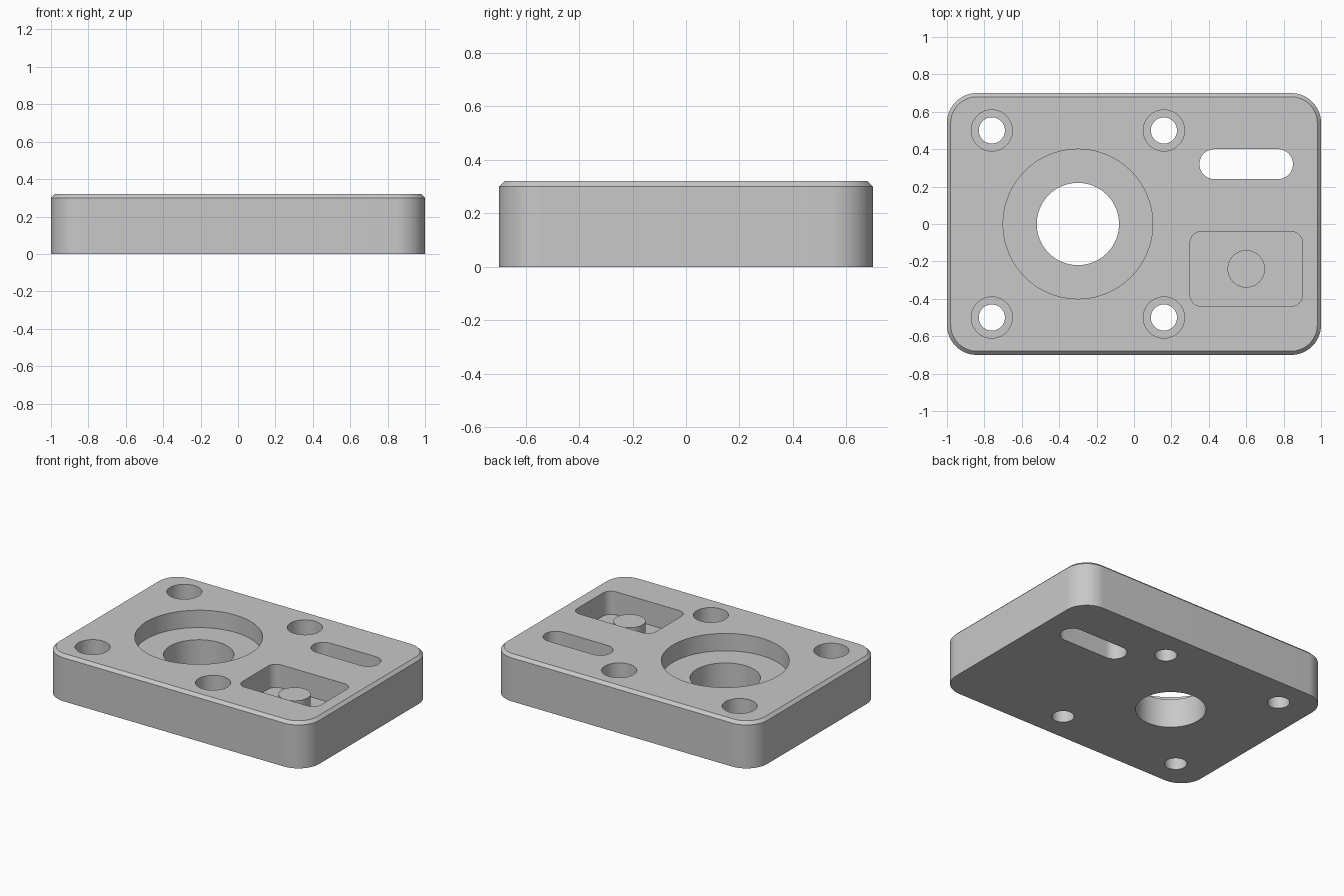
import bpy
import bmesh
from math import cos, sin, pi, radians

if "Cube" in bpy.data.objects:
    bpy.data.objects.remove(bpy.data.objects["Cube"], do_unlink=True)

metal = bpy.data.materials.new("machined grey metal")
metal.use_nodes = True
GREY = (0.58, 0.58, 0.58, 1)
metal.diffuse_color = GREY
metal.node_tree.nodes["Principled BSDF"].inputs["Base Color"].default_value = GREY

TOP = 0.32
BELOW, ABOVE = -0.1, TOP + 0.1


def outline(cx, cy, w, d, r, seg=20):
    """Rounded rectangle; becomes a slot or circle when r is half its size."""
    pts = []
    for k, (sx, sy) in enumerate([(1, 1), (-1, 1), (-1, -1), (1, -1)]):
        ox, oy = cx + sx * (w / 2 - r), cy + sy * (d / 2 - r)
        for i in range(seg + 1):
            a = (k + i / seg) * pi / 2
            pts.append((ox + r * cos(a), oy + r * sin(a)))
    return pts


def loft(name, levels):
    """Closed solid through a stack of (height, outline) levels."""
    bm = bmesh.new()
    rings = [[bm.verts.new((x, y, z)) for x, y in pts] for z, pts in levels]
    n = len(rings[0])
    bm.faces.new(rings[0][::-1])
    bm.faces.new(rings[-1])
    for lo, hi in zip(rings, rings[1:]):
        for i in range(n):
            j = (i + 1) % n
            bm.faces.new((lo[i], lo[j], hi[j], hi[i]))
    bmesh.ops.remove_doubles(bm, verts=bm.verts, dist=1e-5)
    bmesh.ops.recalc_face_normals(bm, faces=bm.faces)
    mesh = bpy.data.meshes.new(name)
    bm.to_mesh(mesh)
    bm.free()
    mesh.materials.append(metal)
    obj = bpy.data.objects.new(name, mesh)
    bpy.context.collection.objects.link(obj)
    return obj


def prism(name, z0, z1, *shape):
    pts = outline(*shape)
    return loft(name, [(z0, pts), (z1, pts)])


def cylinder(name, z0, z1, cx, cy, r):
    return prism(name, z0, z1, cx, cy, 2 * r, 2 * r, r)


# Plate with rounded corners and a chamfered top edge
side = outline(0, 0, 2, 1.4, 0.16)
rim = outline(0, 0, 1.96, 1.36, 0.14)
plate = loft("base_plate", [(0, side), (0.30, side), (TOP, rim)])

# Large bore, slot and pocket
cutters = [
    cylinder("bore_recess_cutter", TOP - 0.12, ABOVE, -0.3, 0, 0.4),
    cylinder("bore_cutter", BELOW, ABOVE, -0.3, 0, 0.22),
    prism("slot_cutter", BELOW, ABOVE, 0.6, 0.32, 0.5, 0.16, 0.08),
    prism("pocket_cutter", TOP - 0.16, ABOVE, 0.6, -0.24, 0.6, 0.4, 0.06),
]

# Four counterbored screw holes
for x in (-0.76, 0.16):
    for y in (-0.5, 0.5):
        cutters.append(cylinder("screw_head_cutter", TOP - 0.13, ABOVE, x, y, 0.11))
        cutters.append(cylinder("screw_hole_cutter", BELOW, ABOVE, x, y, 0.07))

for cutter in cutters:
    mod = plate.modifiers.new(cutter.name, "BOOLEAN")
    mod.operation = "DIFFERENCE"
    mod.solver = "EXACT"
    mod.object = cutter

# Bake the cuts and drop the cutters
bpy.context.view_layer.update()
evaluated = plate.evaluated_get(bpy.context.evaluated_depsgraph_get())
cut_mesh = bpy.data.meshes.new_from_object(evaluated)
plate.modifiers.clear()
plate.data = cut_mesh
for cutter in cutters:
    bpy.data.objects.remove(cutter, do_unlink=True)

# Round boss standing in the pocket
boss = cylinder("pocket_boss", TOP - 0.17, TOP - 0.06, 0.6, -0.24, 0.1)

bpy.ops.object.select_all(action="DESELECT")
for obj in (plate, boss):
    obj.select_set(True)
bpy.context.view_layer.objects.active = plate
bpy.ops.object.shade_smooth_by_angle(angle=radians(30))
